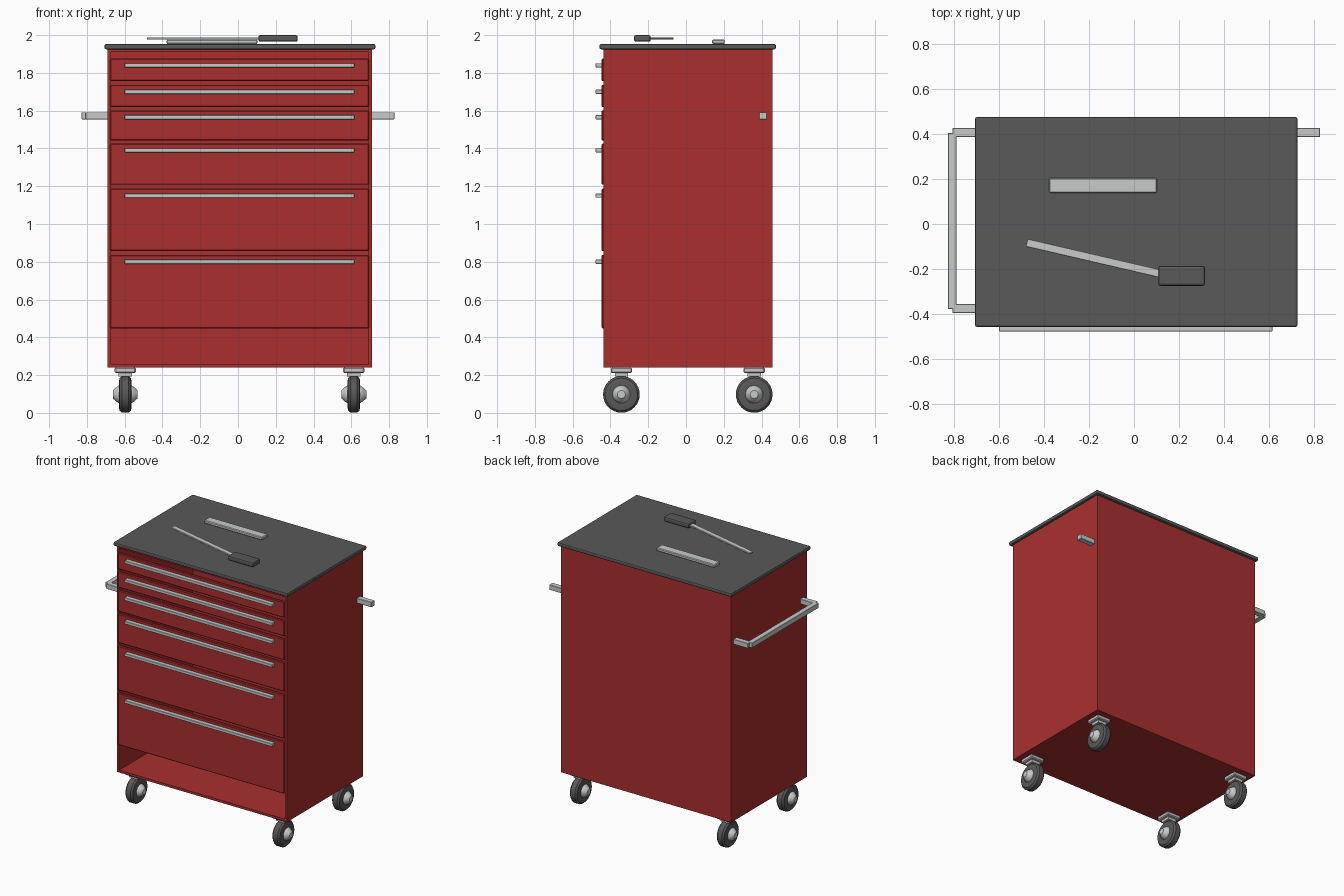
import bpy, bmesh, math
from mathutils import Matrix

if "Cube" in bpy.data.objects:
    bpy.data.objects.remove(bpy.data.objects["Cube"])


def material(name, rgb):
    m = bpy.data.materials.new(name)
    m.diffuse_color = (*rgb, 1)
    m.use_nodes = True
    m.node_tree.nodes["Principled BSDF"].inputs["Base Color"].default_value = m.diffuse_color
    return m


RED = material("red paint", (0.40, 0.028, 0.028))
DARK = material("dark rubber", (0.10, 0.10, 0.103))
METAL = material("brushed metal", (0.58, 0.60, 0.60))


def finish(name, bm, mat):
    bmesh.ops.recalc_face_normals(bm, faces=bm.faces)
    me = bpy.data.meshes.new(name)
    bm.to_mesh(me)
    bm.free()
    me.materials.append(mat)
    ob = bpy.data.objects.new(name, me)
    bpy.context.collection.objects.link(ob)
    return ob


def box(name, x, y, z, mat, bevel=0, segments=1):
    """Box from (min, max) ranges, with optional bevelled edges."""
    bm = bmesh.new()
    bmesh.ops.create_cube(bm, size=1)
    size = [r[1] - r[0] for r in (x, y, z)]
    mid = [(r[0] + r[1]) / 2 for r in (x, y, z)]
    bmesh.ops.scale(bm, vec=size, verts=bm.verts)
    if bevel:
        bmesh.ops.bevel(bm, geom=bm.edges[:], offset=bevel, segments=segments,
                        profile=0.5, affect='EDGES')
    ob = finish(name, bm, mat)
    ob.location = mid
    return ob


def lathe(name, profile, centre, mat, steps=32):
    """Spin an (x, radius) profile around the x axis."""
    bm = bmesh.new()
    verts = [bm.verts.new((x, 0, r)) for x, r in profile]
    edges = [bm.edges.new(p) for p in zip(verts, verts[1:])]
    bmesh.ops.spin(bm, geom=verts + edges, axis=(1, 0, 0), cent=(0, 0, 0),
                   angle=math.tau, steps=steps)
    bmesh.ops.remove_doubles(bm, verts=bm.verts, dist=1e-5)
    ob = finish(name, bm, mat)
    ob.location = centre
    bpy.ops.object.select_all(action='DESELECT')
    ob.select_set(True)
    bpy.context.view_layer.objects.active = ob
    bpy.ops.object.shade_smooth_by_angle(angle=math.radians(35))
    return ob


# Cabinet shell, hollow with an open front
bm = bmesh.new()
bmesh.ops.create_cube(bm, size=1)
bmesh.ops.scale(bm, vec=(1.40, 0.894, 1.688), verts=bm.verts)
bmesh.ops.translate(bm, vec=(0.009, 0.010, 1.083), verts=bm.verts)
front = min(bm.faces, key=lambda f: f.calc_center_median().y)
bmesh.ops.inset_region(bm, faces=[front], thickness=0.025)
pushed = bmesh.ops.extrude_discrete_faces(bm, faces=[front])["faces"]
bmesh.ops.translate(bm, vec=(0, 0.869, 0), verts=pushed[0].verts)
finish("cabinet", bm, RED)

# Worktop
box("worktop", (-0.707, 0.727), (-0.458, 0.476), (1.925, 1.953), DARK, 0.008, 2)

# Drawers: bottom, top and pull height
drawers = [(1.757, 1.875, 1.84), (1.62, 1.737, 1.70), (1.442, 1.60, 1.565),
           (1.208, 1.425, 1.39), (0.857, 1.187, 1.15), (0.448, 0.836, 0.80)]
for i, (low, high, pull) in enumerate(drawers, 1):
    box(f"drawer_front_{i}", (-0.677, 0.693), (-0.448, -0.425), (low, high), RED, 0.005)
    box(f"drawer_pull_{i}", (-0.60, 0.616), (-0.478, -0.445),
        (pull - 0.011, pull + 0.011), METAL, 0.002)

# Push handle on the left, single bracket on the right
HZ = (1.554, 1.591)
box("push_handle_bar", (-0.828, -0.79), (-0.378, 0.405), HZ, METAL, 0.002)
box("push_handle_rear_arm", (-0.808, -0.68), (0.387, 0.427), HZ, METAL, 0.002)
box("push_handle_front_arm", (-0.808, -0.68), (-0.396, -0.357), HZ, METAL, 0.002)
box("right_bracket", (0.70, 0.828), (0.387, 0.427), HZ, METAL, 0.002)

# Casters
tyre = [(-0.032, 0.04), (-0.033, 0.07), (-0.030, 0.086), (-0.018, 0.097),
        (0.018, 0.097), (0.030, 0.086), (0.033, 0.07), (0.032, 0.04)]
hub = [(-0.066, 0.0), (-0.066, 0.021), (-0.050, 0.036), (-0.033, 0.047),
       (0.033, 0.047), (0.050, 0.036), (0.066, 0.021), (0.066, 0.0)]
for side, cx in (("left", -0.597), ("right", 0.613)):
    for end, cy in (("front", -0.342), ("rear", 0.361)):
        tag = f"{end}_{side}"
        box(f"caster_plate_{tag}", (cx - 0.056, cx + 0.056), (cy - 0.056, cy + 0.056),
            (0.211, 0.240), METAL, 0.006)
        box(f"caster_neck_{tag}", (cx - 0.035, cx + 0.035), (cy - 0.035, cy + 0.035),
            (0.192, 0.213), METAL)
        lathe(f"caster_tyre_{tag}", tyre, (cx, cy, 0.098), DARK)
        lathe(f"caster_hub_{tag}", hub, (cx, cy, 0.098), METAL)

# Loose tools on the worktop
box("flat_bar", (-0.378, 0.102), (0.138, 0.205), (1.953, 1.976), METAL, 0.005)
box("tool_grip", (0.108, 0.316), (-0.275, -0.187), (1.965, 2.0), DARK, 0.01, 2)
a, b = (-0.478, -0.083), (0.13, -0.224)
length = math.hypot(b[0] - a[0], b[1] - a[1])
shaft = box("tool_shaft", (-length / 2, length / 2), (-0.018, 0.018), (1.976, 1.988), METAL, 0.002)
shaft.location.x, shaft.location.y = (a[0] + b[0]) / 2, (a[1] + b[1]) / 2
shaft.rotation_euler.z = math.atan2(b[1] - a[1], b[0] - a[0])
